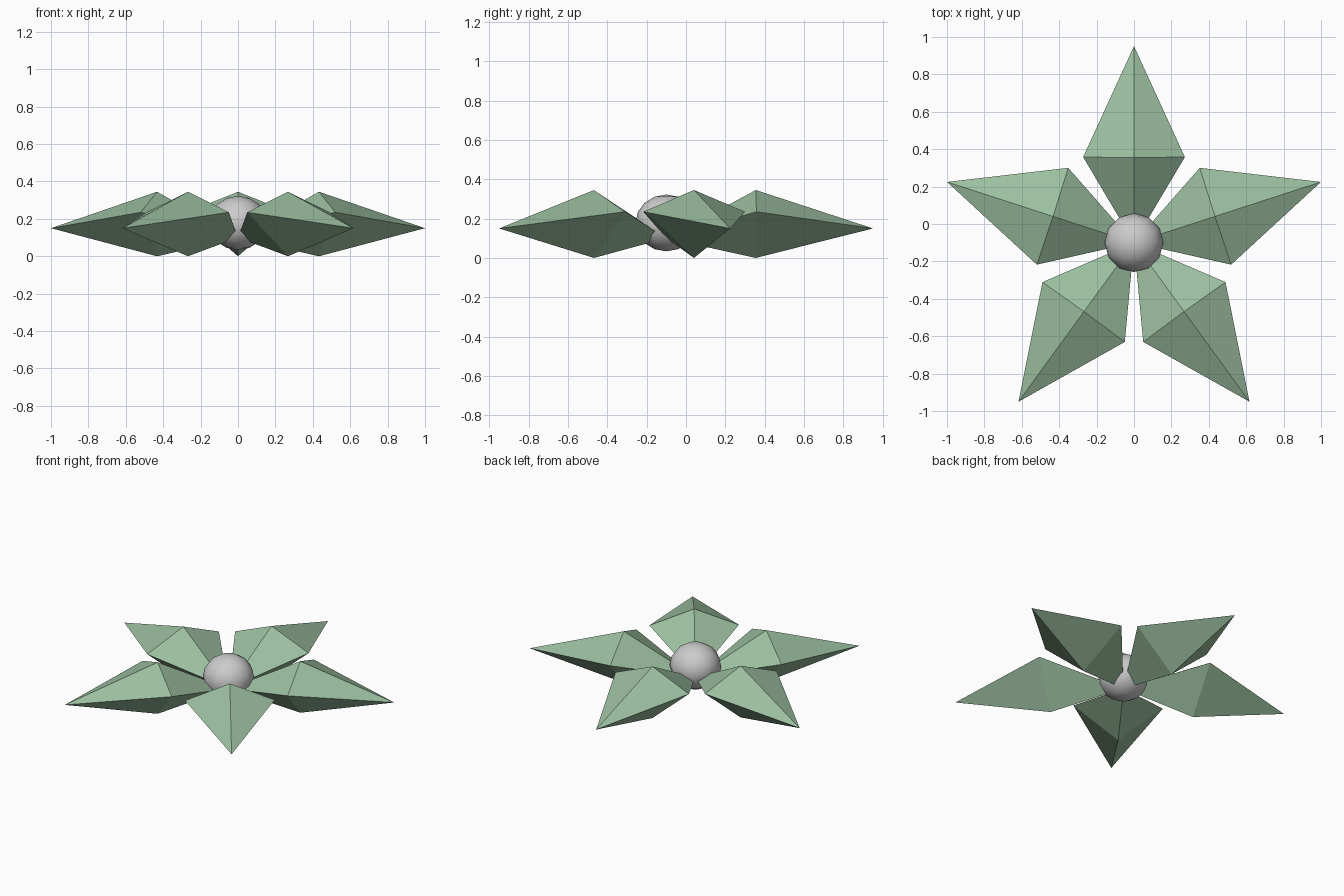
import bpy, bmesh, math

if "Cube" in bpy.data.objects:
    bpy.data.objects.remove(bpy.data.objects["Cube"])

CENTRE_Y = -0.10

green = bpy.data.materials.new("petal_green")
green.diffuse_color = (0.33, 0.52, 0.35, 1)
green.use_nodes = True
green.node_tree.nodes["Principled BSDF"].inputs["Base Color"].default_value = green.diffuse_color


# one petal: stretched octahedron pointing along +y before turning
def petal(index):
    bm = bmesh.new()
    tip = bm.verts.new((0, 1.051, 0.15))
    root = bm.verts.new((0, 0.0, 0.10))
    left = bm.verts.new((-0.272, 0.458, 0.235))
    right = bm.verts.new((0.272, 0.458, 0.235))
    crest = bm.verts.new((0, 0.455, 0.345))
    keel = bm.verts.new((0, 0.455, 0.0))
    for end in (tip, root):
        for side in (left, right):
            for mid in (crest, keel):
                bm.faces.new((end, side, mid))
    bmesh.ops.recalc_face_normals(bm, faces=bm.faces)
    mesh = bpy.data.meshes.new(f"petal_{index}")
    bm.to_mesh(mesh)
    bm.free()
    mesh.materials.append(green)
    obj = bpy.data.objects.new(f"petal_{index}", mesh)
    obj.location = (0, CENTRE_Y, 0)
    obj.rotation_euler.z = math.tau * index / 5
    bpy.context.collection.objects.link(obj)


for i in range(5):
    petal(i)

# slightly flattened ball in the middle
bpy.ops.mesh.primitive_uv_sphere_add(segments=12, ring_count=8, radius=0.157,
                                     location=(0, CENTRE_Y, 0.178))
ball = bpy.context.object
ball.name = "flower_centre"
ball.scale.z = 0.92
bpy.ops.object.shade_smooth()
